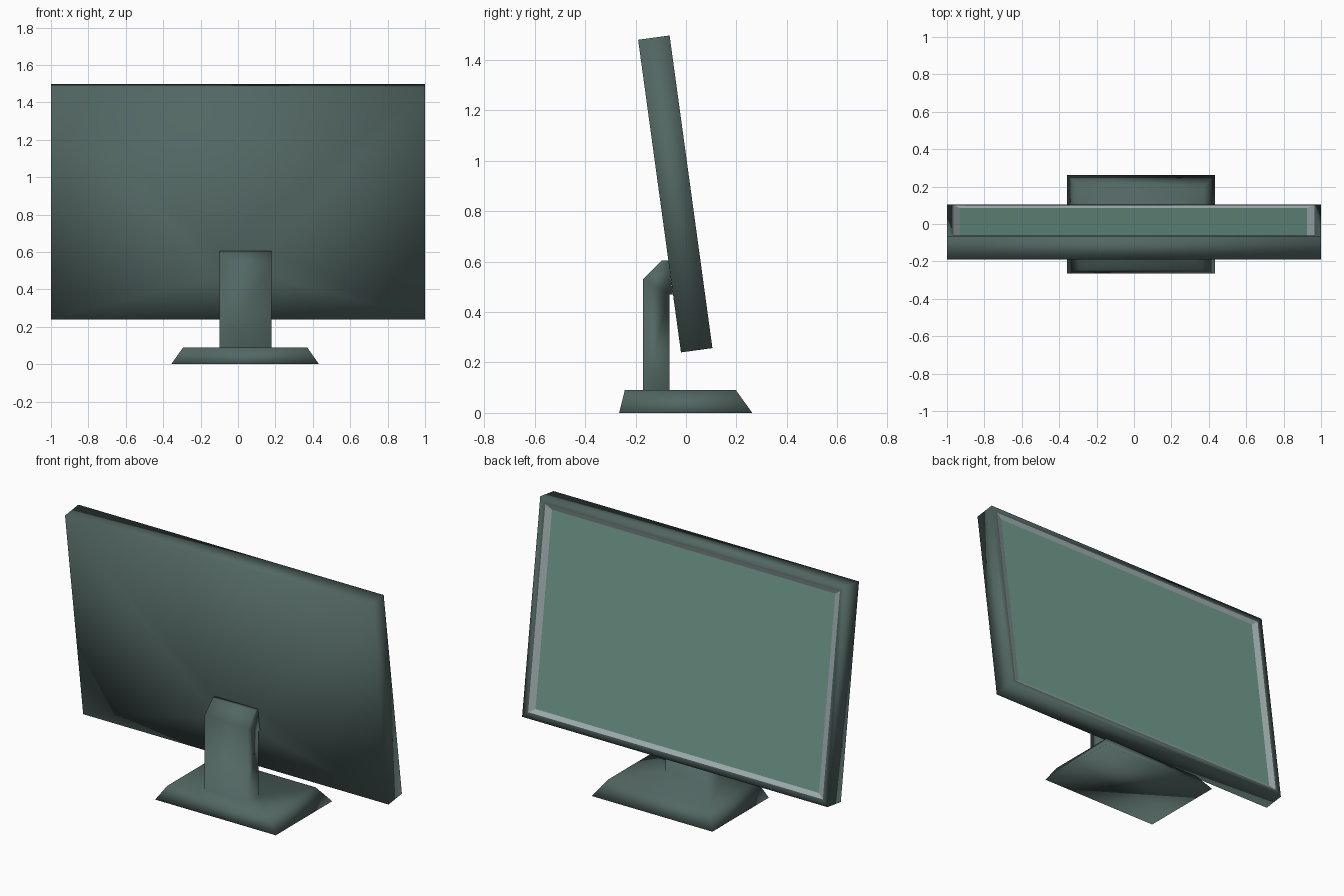
import bpy, bmesh, math

if "Cube" in bpy.data.objects:
    bpy.data.objects.remove(bpy.data.objects["Cube"])


def material(name, colour):
    m = bpy.data.materials.new(name)
    m.diffuse_color = (*colour, 1)
    m.use_nodes = True
    m.node_tree.nodes["Principled BSDF"].inputs["Base Color"].default_value = m.diffuse_color
    return m


body = material("dark slate plastic", (0.085, 0.135, 0.125))
glass = material("sea green glass", (0.165, 0.335, 0.265))
trim = material("pale grey trim", (0.36, 0.43, 0.44))

# Display frame: s runs up the tilted panel, d runs from its rear shell to its screen side
TILT = math.radians(7.8)
HEIGHT, THICK, RECESS = 1.252, 0.126, 0.012


def tilted(x, s, d):
    return (x, -0.02 - s * math.sin(TILT) + d * math.cos(TILT),
            0.24 + s * math.cos(TILT) + d * math.sin(TILT))


def panel_ring(bm, x0, x1, s0, s1, d):
    return [bm.verts.new(tilted(x, s, d))
            for x, s in ((x0, s0), (x0, s1), (x1, s1), (x1, s0))]


def flat_ring(bm, x0, x1, y0, y1, z):
    return [bm.verts.new((x, y, z))
            for x, y in ((x0, y0), (x1, y0), (x1, y1), (x0, y1))]


def bridge(bm, a, b):
    for i in range(4):
        j = (i + 1) % 4
        bm.faces.new((a[i], a[j], b[j], b[i]))


def finish(bm, name, mat, smooth):
    mesh = bpy.data.meshes.new(name)
    for f in bm.faces:
        f.smooth = smooth
    bm.to_mesh(mesh)
    bm.free()
    mesh.materials.append(mat)
    bpy.context.collection.objects.link(bpy.data.objects.new(name, mesh))


OPENING = (-0.966, 0.964, 0.035, HEIGHT - 0.035, THICK)
SCREEN = (-0.93, 0.926, 0.06, HEIGHT - 0.06, THICK - RECESS)

# Panel housing: rear shell around the mount, sides, then the bezel
bm = bmesh.new()
rings = [panel_ring(bm, *r) for r in (
    (-0.10, 0.18, 0.232, 0.368, 0),
    (-1, 1, 0, HEIGHT, 0),
    (-1, 1, 0, HEIGHT, THICK),
    OPENING)]
for a, b in zip(rings, rings[1:]):
    bridge(bm, a, b)
finish(bm, "panel_housing", body, True)

# Sloped trim around the recessed screen
bm = bmesh.new()
bridge(bm, panel_ring(bm, *OPENING), panel_ring(bm, *SCREEN))
finish(bm, "screen_trim", trim, False)

# Screen
bm = bmesh.new()
bm.faces.new(panel_ring(bm, *SCREEN))
finish(bm, "screen", glass, False)

# Pedestal: tapered foot with a column growing out of it
bm = bmesh.new()
bottom = flat_ring(bm, -0.357, 0.433, -0.265, 0.263, 0)
top = flat_ring(bm, -0.293, 0.37, -0.243, 0.198, 0.09)
foot = flat_ring(bm, -0.10, 0.18, -0.17, -0.065, 0.09)
bm.faces.new(bottom[::-1])
bridge(bm, bottom, top)
bridge(bm, top, foot)

# Column side profile (y, z), ending in the mount against the panel
profile = [(-0.17, 0.53), (-0.095, 0.605), (-0.07, 0.605),
           (-0.052, 0.47), (-0.065, 0.47)]
left = [foot[0]] + [bm.verts.new((-0.10, y, z)) for y, z in profile] + [foot[3]]
right = [foot[1]] + [bm.verts.new((0.18, y, z)) for y, z in profile] + [foot[2]]
for i in range(len(left) - 1):
    bm.faces.new((left[i], right[i], right[i + 1], left[i + 1]))
bm.faces.new(left)
bm.faces.new(right[::-1])
bmesh.ops.recalc_face_normals(bm, faces=bm.faces[:])
finish(bm, "pedestal", body, True)
